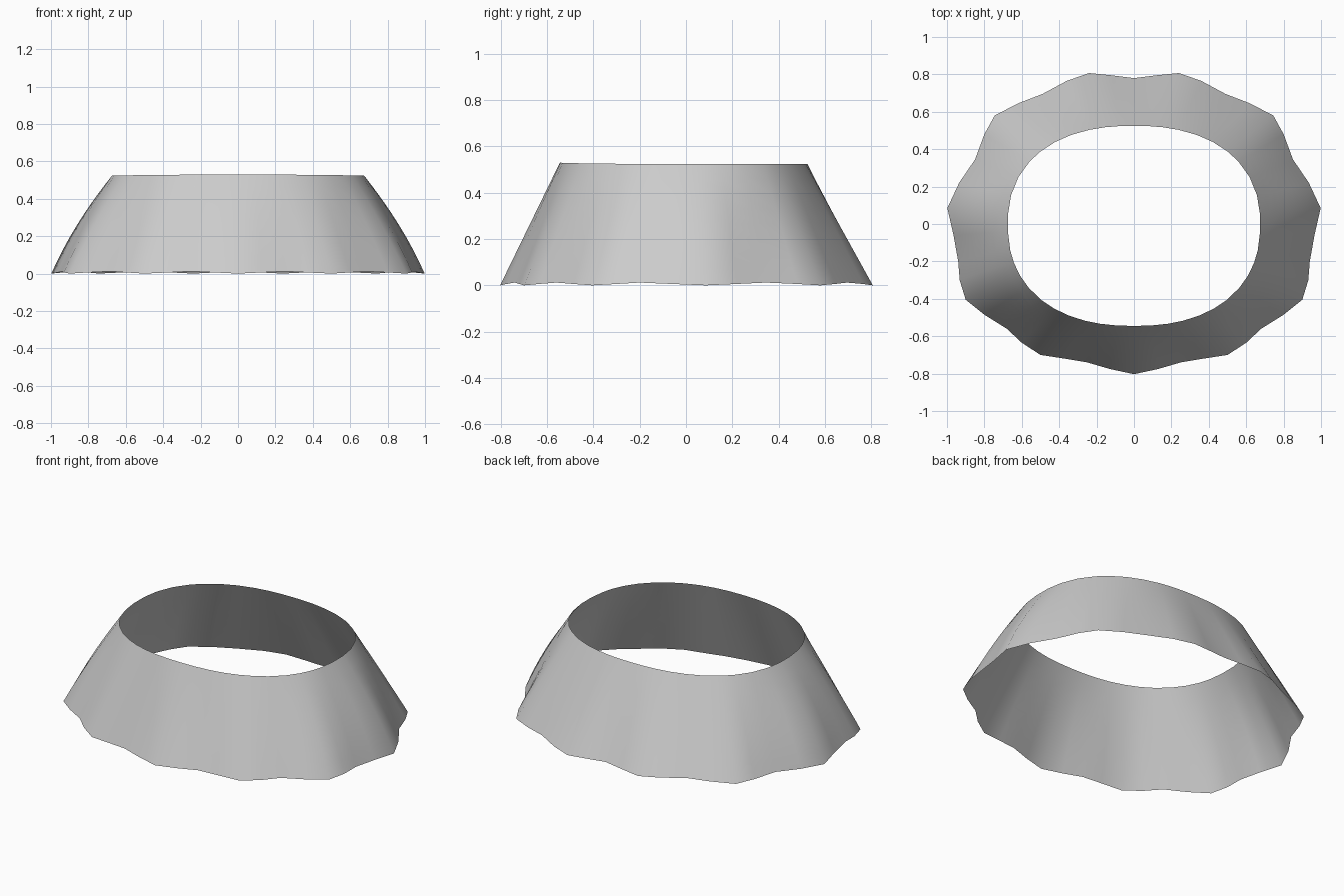
import bpy, math

if "Cube" in bpy.data.objects:
    bpy.data.objects.remove(bpy.data.objects["Cube"])

# Right half of the wavy hem, from back centre round to front centre (every fourth point is a fold)
half = [(0, .78), (.12, .795), (.24, .807), (.36, .765), (.49, .695), (.62, .645),
        (.745, .58), (.80, .48), (.85, .345), (.935, .22), (.998, .085), (.965, -.06),
        (.94, -.20), (.932, -.30), (.90, -.405), (.80, -.485), (.68, -.56), (.60, -.635),
        (.50, -.70), (.37, -.72), (.25, -.74), (.13, -.775), (0, -.803)]
hem = half + [(-x, y) for x, y in half[-2:0:-1]]
n = len(hem)
ROWS = 8


def top_point(x, y):
    """Point on the smooth, slightly squared opening in the same direction as a hem point."""
    a = math.atan2(y, x)
    c, s = math.cos(a), math.sin(a)
    b = .525 if y > 0 else .545
    r = (abs(c / .675) ** 2.3 + abs(s / b) ** 2.3) ** (-1 / 2.3)
    return r * c, r * s, .524 + .006 * max(0, -s) ** 2


def hem_lift(i):
    """Hem touches the ground at the folds and rises a little between them."""
    return .006 + .006 * math.cos(math.pi * min(i, n - i) / 2)


# Flared shell: straight walls whose folds fade out towards the opening,
# with a slight outward bulge only at the extreme left and right
verts, faces = [], []
for k in range(ROWS + 1):
    f = k / ROWS
    bulge = .024 * 4 * f * (1 - f)
    for i, (x, y) in enumerate(hem):
        tx, ty, tz = top_point(x, y)
        z0 = hem_lift(i)
        verts.append((x + (tx - x) * f + bulge * x ** 7,
                      y + (ty - y) * f,
                      z0 + (tz - z0) * f))
for k in range(ROWS):
    for i in range(n):
        a, b = k * n + i, k * n + (i + 1) % n
        faces.append((a, a + n, b + n, b))

mesh = bpy.data.meshes.new("flared_skirt")
mesh.from_pydata(verts, [], faces)
mesh.update()
skirt = bpy.data.objects.new("flared_skirt", mesh)
bpy.context.collection.objects.link(skirt)
for p in mesh.polygons:
    p.use_smooth = True
